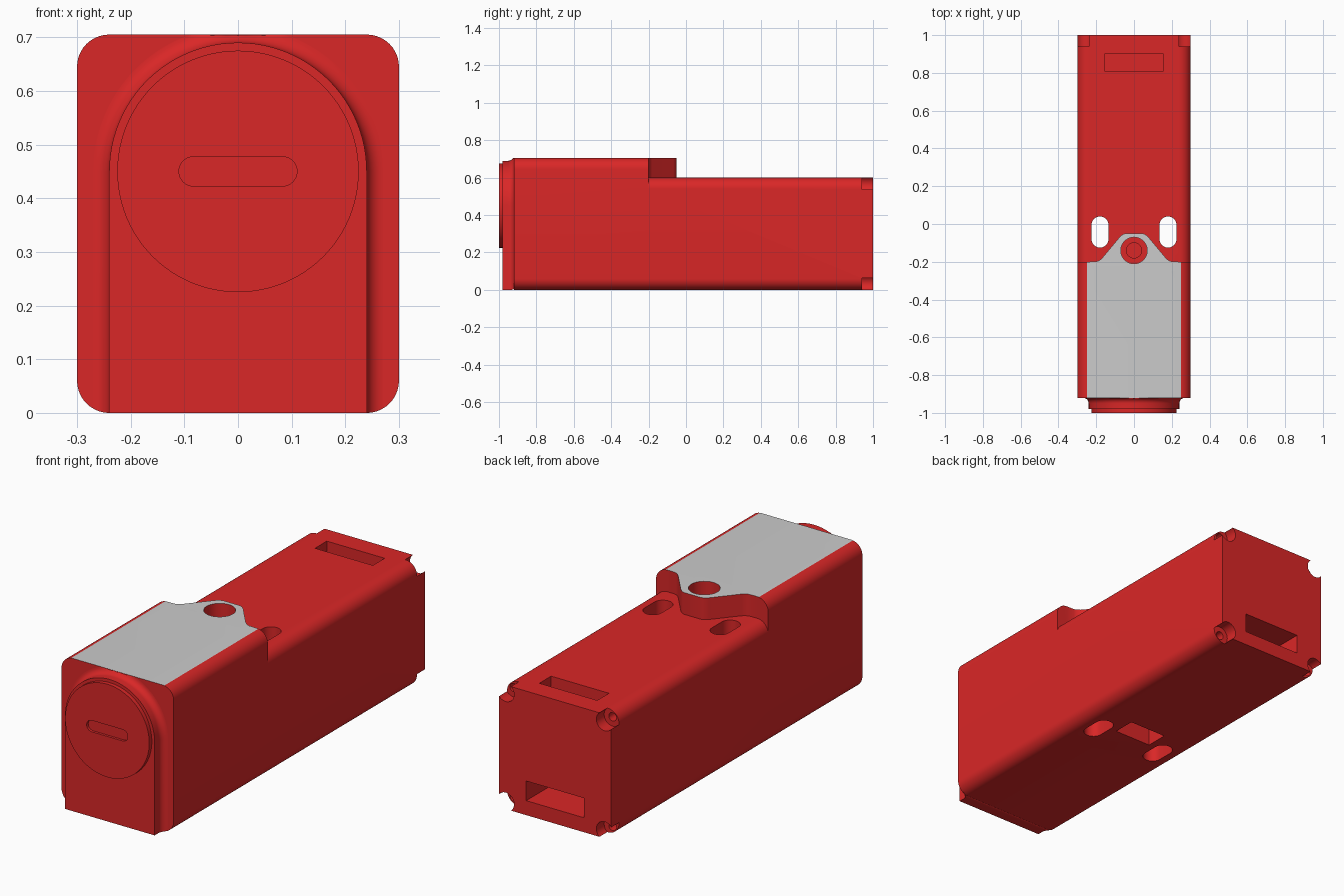
import bpy, bmesh
from math import sin, cos, pi, sqrt

if "Cube" in bpy.data.objects:
    bpy.data.objects.remove(bpy.data.objects["Cube"])


def material(name, color):
    m = bpy.data.materials.new(name)
    m.diffuse_color = color
    m.use_nodes = True
    m.node_tree.nodes["Principled BSDF"].inputs["Base Color"].default_value = m.diffuse_color
    return m


RED = material("red_plastic", (0.7, 0.02, 0.02, 1))
GREY = material("grey_panel", (0.8, 0.8, 0.8, 1))


def loft(name, rings):
    """Skin matching point rings and cap both ends."""
    bm = bmesh.new()
    rows = [[bm.verts.new(p) for p in ring] for ring in rings]
    n = len(rows[0])
    for a, b in zip(rows, rows[1:]):
        for i in range(n):
            j = (i + 1) % n
            bm.faces.new((a[i], a[j], b[j], b[i]))
    bm.faces.new(rows[0])
    bm.faces.new(rows[-1])
    bmesh.ops.recalc_face_normals(bm, faces=bm.faces)
    me = bpy.data.meshes.new(name)
    bm.to_mesh(me)
    bm.free()
    me.materials.append(RED)
    ob = bpy.data.objects.new(name, me)
    bpy.context.collection.objects.link(ob)
    return ob


def prism(name, pts, axis, a, b):
    place = {"y": lambda u, v, c: (u, c, v), "z": lambda u, v, c: (u, v, c)}[axis]
    return loft(name, [[place(u, v, c) for u, v in pts] for c in (a, b)])


def arc(cx, cy, r, start, end, n):
    return [(cx + r * cos(start + (end - start) * i / n),
             cy + r * sin(start + (end - start) * i / n)) for i in range(n + 1)]


def circle(cx, cy, r, n=48):
    return arc(cx, cy, r, 0, 2 * pi, n)[:-1]


def rect(x0, x1, y0, y1):
    return [(x0, y0), (x1, y0), (x1, y1), (x0, y1)]


def rounded(hw, z0, z1, r):
    corners = [(hw - r, z0 + r, -pi / 2), (hw - r, z1 - r, 0),
               (r - hw, z1 - r, pi / 2), (r - hw, z0 + r, pi)]
    return [p for x, z, s in corners for p in arc(x, z, r, s, s + pi / 2, 10)]


def boolean(ob, other, op="DIFFERENCE"):
    other.hide_render = True
    mod = ob.modifiers.new("bool", "BOOLEAN")
    mod.operation, mod.object, mod.solver = op, other, "EXACT"
    bpy.context.view_layer.objects.active = ob
    bpy.ops.object.modifier_apply(modifier=mod.name)
    bpy.data.objects.remove(other)


def smooth(ob):
    bpy.ops.object.select_all(action="DESELECT")
    ob.select_set(True)
    bpy.context.view_layer.objects.active = ob
    bpy.ops.object.shade_smooth_by_angle(angle=0.5)


# Body: low rear block, tall front block, and the tapered tongue on top
TOP = 0.705
body = prism("body", rounded(0.3, 0, 0.6, 0.06), "y", -0.2, 1)
boolean(body, prism("front", rounded(0.3, 0, TOP, 0.06), "y", -0.92, -0.2), "UNION")
half = [(0.24, -0.25), (0.24, -0.2), (0.2, -0.199), (0.185, -0.194), (0.17, -0.182),
        (0.075, -0.068), (0.06, -0.055), (0.045, -0.05)]
tongue = half + [(-x, y) for x, y in reversed(half)]
boolean(body, prism("tongue", tongue, "z", 0.55, TOP), "UNION")

# Vertical through slots beside the tongue
for s in (-1, 1):
    slot = (arc(s * 0.18, -0.005, 0.045, 0, pi, 16)
            + arc(s * 0.18, -0.08, 0.045, pi, 2 * pi, 16))
    boolean(body, prism("slot_cut", slot, "z", -0.1, 0.9))

# Stepped screw hole in the tongue
boolean(body, prism("counterbore", circle(0, -0.14, 0.07), "z", 0.64, 0.9))
boolean(body, prism("screw_bore", circle(0, -0.14, 0.04), "z", 0.5, 0.7))

# Pockets in the top, back and underside
boolean(body, prism("top_pocket", rect(-0.155, 0.155, 0.81, 0.9), "z", 0.5, 0.7))
boolean(body, prism("back_pocket", rect(-0.155, 0.155, 0.07, 0.165), "y", 0.82, 1.1))
boolean(body, prism("under_pocket", rect(-0.1, 0.1, -0.01, 0.1), "z", -0.1, 0.2))

# Screw seats at the four rear corners
for x in (-0.265, 0.265):
    for z in (0.035, 0.565):
        boolean(body, prism("seat", circle(x, z, 0.045, 32), "y", 0.94, 1.1))
        boolean(body, prism("bore", circle(x, z, 0.02, 24), "y", 0.88, 0.96))

# Grey top panel
body.data.materials.clear()
body.data.materials.append(RED)
body.data.materials.append(GREY)
for p in body.data.polygons:
    p.material_index = int(p.normal.z > 0.99 and p.center.z > TOP - 0.002)
smooth(body)


# Arched nose with a concave flare where it meets the body
def arch(offset, y):
    w = 0.24 + offset
    foot = 0.06 - sqrt(0.06 ** 2 - offset ** 2)
    pts = [(w, foot)] + arc(0, 0.45, w, 0, pi, 48) + [(-w, foot)]
    return [(x, y, min(z, TOP - 0.001)) for x, z in pts]


flare = [(0.03 * (1 - sin(a)), -0.92 - 0.03 * (1 - cos(a)))
         for a in [pi / 2 * i / 8 for i in range(9)]]
nose = loft("nose", [arch(0.03, -0.915)] + [arch(o, y) for o, y in flare]
            + [arch(0, -0.98)])
smooth(nose)

# Round cap with a coin slot
cap = prism("front_cap", circle(0, 0.45, 0.225, 96), "y", -1, -0.97)
coin = (arc(0.0825, 0.45, 0.0275, -pi / 2, pi / 2, 16)
        + arc(-0.0825, 0.45, 0.0275, pi / 2, 3 * pi / 2, 16))
boolean(cap, prism("coin_slot", coin, "y", -1.1, -0.988))
smooth(cap)
